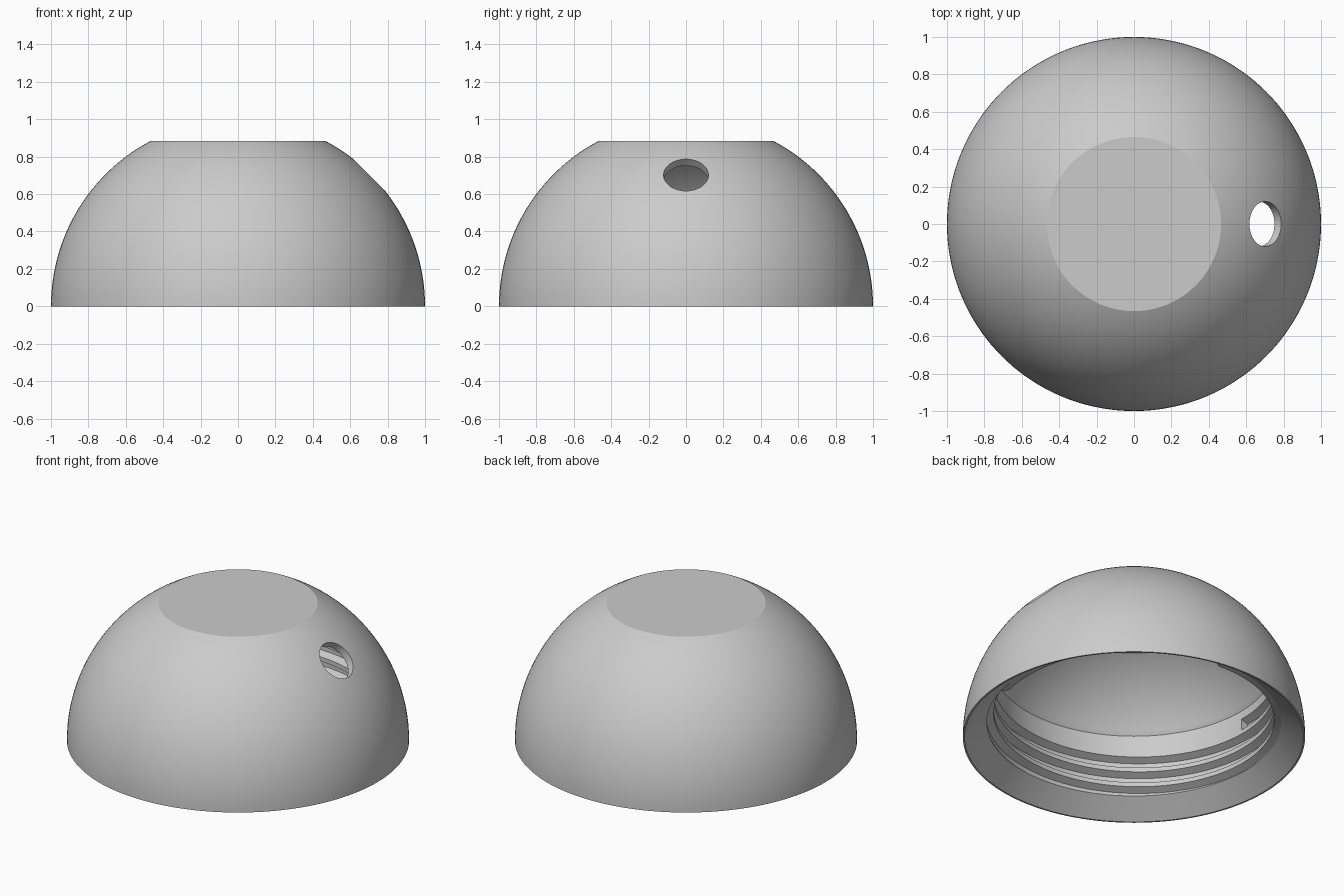
import bpy, bmesh
from math import pi, sin, cos, asin, sqrt, radians
from mathutils import Vector

old = bpy.data.objects.get("Cube")
if old:
    bpy.data.objects.remove(old, do_unlink=True)

SEGMENTS = 144
OUTER, INNER = 1.0, 0.95        # sphere radii
TOP, CEILING = 0.885, 0.83      # flat cap outside and inside
BORE, ROOT, LIP = 0.82, 0.865, 0.86
LIP_Z, BORE_Z = 0.10, 0.48
PITCH, GROOVE_Z = 0.10, 0.39

grey = bpy.data.materials.new("plain grey")
grey.use_nodes = True
colour = (0.6, 0.6, 0.6, 1)
grey.diffuse_color = colour
grey.node_tree.nodes["Principled BSDF"].inputs["Base Color"].default_value = colour


def finish(bm, name):
    mesh = bpy.data.meshes.new(name)
    bm.to_mesh(mesh)
    bm.free()
    mesh.materials.append(grey)
    obj = bpy.data.objects.new(name, mesh)
    bpy.context.collection.objects.link(obj)
    return obj


def smooth(obj):
    bpy.ops.object.select_all(action='DESELECT')
    obj.select_set(True)
    bpy.context.view_layer.objects.active = obj
    bpy.ops.object.shade_smooth_by_angle(angle=radians(25))


def arc(radius, z_start, z_end, steps):
    a, b = asin(z_start / radius), asin(z_end / radius)
    angles = [a + (b - a) * i / steps for i in range(steps + 1)]
    return [(radius * cos(t), radius * sin(t)) for t in angles]


# Dome shell: one closed profile turned around the z axis
profile = [(0, TOP)] + arc(OUTER, TOP, 0, 32)
profile += [(0.99, 0), (LIP, LIP_Z), (0.88, 0.11), (0.88, 0.42)]
profile += arc(INNER, BORE_Z, CEILING, 16) + [(0, CEILING)]
bm = bmesh.new()
verts = [bm.verts.new((r, 0, z)) for r, z in profile]
edges = [bm.edges.new(pair) for pair in zip(verts, verts[1:])]
bmesh.ops.spin(bm, geom=verts + edges, cent=(0, 0, 0), axis=(0, 0, 1),
               angle=2 * pi, steps=SEGMENTS, use_merge=True)
bmesh.ops.remove_doubles(bm, verts=bm.verts, dist=1e-5)
bmesh.ops.recalc_face_normals(bm, faces=bm.faces)
dome = finish(bm, "dome_shell")

# Round hole drilled square to the sphere on the +x side
bpy.ops.mesh.primitive_cylinder_add(vertices=64, radius=0.12, depth=0.3,
                                    location=(0.7, 0, 0.7), rotation=(0, pi / 4, 0))
cutter = bpy.context.object
cutter.name = "hole_cutter"
cutter.hide_render = True
cutter.data.materials.append(grey)
drill = dome.modifiers.new("hole", 'BOOLEAN')
drill.operation, drill.object, drill.solver = 'DIFFERENCE', cutter, 'EXACT'
bpy.context.view_layer.objects.active = dome
bpy.ops.object.modifier_apply(modifier=drill.name)
bpy.data.objects.remove(cutter, do_unlink=True)
smooth(dome)

# Threaded bore: a helical groove running down from the -x side
bm = bmesh.new()
columns = []
for i in range(SEGMENTS + 1):
    turn = i / SEGMENTS - 1
    angle = pi + 2 * pi * turn
    points = [(BORE, BORE_Z)]
    for k in range(4):
        middle = GROOVE_Z + PITCH * (turn - k)
        for r, dz in ((BORE, 0.036), (ROOT, 0.016), (ROOT, -0.016), (BORE, -0.036)):
            z = middle + dz
            points.append((r, z) if z > LIP_Z else (LIP, LIP_Z))
    points.append((LIP, LIP_Z))
    columns.append([bm.verts.new((r * cos(angle), r * sin(angle), z)) for r, z in points])
for a, b in zip(columns, columns[1:]):
    for j in range(len(a) - 1):
        bm.faces.new((a[j], a[j + 1], b[j + 1], b[j]))
bm.faces.new(columns[-1][1:5])      # wall closing the end of the groove
bmesh.ops.remove_doubles(bm, verts=bm.verts, dist=1e-5)
bmesh.ops.dissolve_degenerate(bm, edges=bm.edges, dist=1e-5)
for face in bm.faces:               # the surface faces the axis
    centre = face.calc_center_median()
    face.normal_update()
    if face.normal.dot(Vector((centre.x, centre.y, 0))) > 0:
        face.normal_flip()
smooth(finish(bm, "threaded_bore"))
